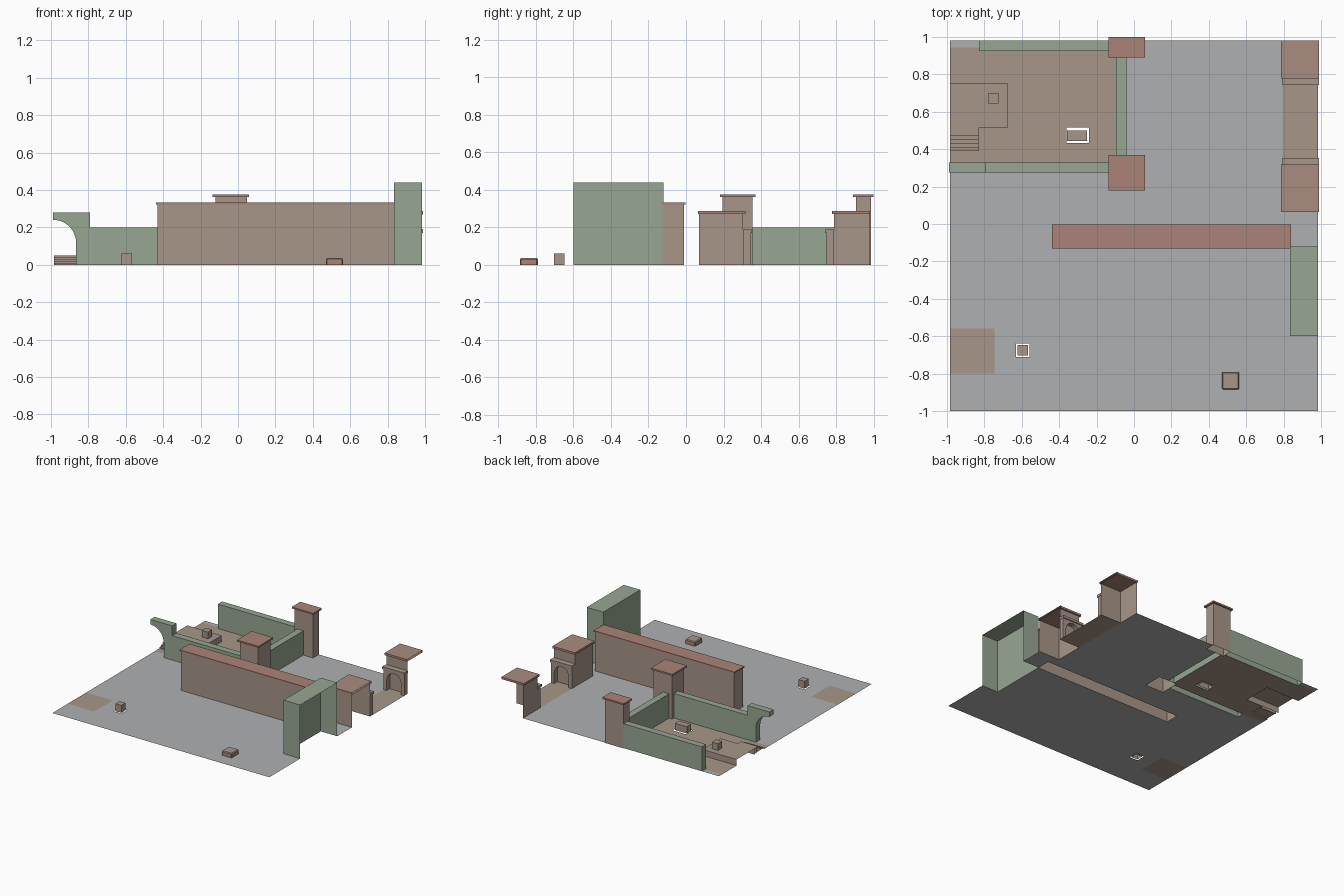
import bpy, bmesh, math
from mathutils import Vector

cube = bpy.data.objects.get("Cube")
if cube:
    bpy.data.objects.remove(cube, do_unlink=True)


def material(name, rgb):
    m = bpy.data.materials.new(name)
    m.use_nodes = True
    m.diffuse_color = (*rgb, 1)
    m.node_tree.nodes["Principled BSDF"].inputs["Base Color"].default_value = (*rgb, 1)
    return m


GREY = material("paving_grey", (0.43, 0.434, 0.445))
TAN = material("sandy_tan", (0.39, 0.305, 0.25))
RED = material("brick_red", (0.41, 0.23, 0.185))
DUSTY = material("dusty_brick", (0.40, 0.265, 0.215))
GREEN = material("sage_green", (0.31, 0.39, 0.29))

AXES = {"x": (1, 0, 0), "y": (0, 1, 0), "z": (0, 0, 1)}


def finish(name, bm, *mats):
    mesh = bpy.data.meshes.new(name)
    bm.to_mesh(mesh)
    bm.free()
    for m in mats:
        mesh.materials.append(m)
    ob = bpy.data.objects.new(name, mesh)
    bpy.context.collection.objects.link(ob)
    return ob


def box(name, rect, z0, z1, mat, open_sides=("-z",), top=None):
    """Box over rect (x0, x1, y0, y1), with the named sides left open."""
    x0, x1, y0, y1 = rect
    bm = bmesh.new()
    bmesh.ops.create_cube(bm, size=1)
    for v in bm.verts:
        v.co = Vector(((x0 + x1) / 2 + v.co.x * (x1 - x0),
                       (y0 + y1) / 2 + v.co.y * (y1 - y0),
                       (z0 + z1) / 2 + v.co.z * (z1 - z0)))
    bm.normal_update()
    dirs = [Vector(AXES[s[1]]) * (-1 if s[0] == "-" else 1) for s in open_sides]
    gone = [f for f in bm.faces if any(f.normal.dot(d) > 0.9 for d in dirs)]
    bmesh.ops.delete(bm, geom=gone, context="FACES")
    if top:
        for f in bm.faces:
            f.material_index = int(f.normal.z > 0.9)
    return finish(name, bm, mat, *([top] if top else []))


def prism(name, outline, y0, y1, mat):
    """Extrude an (x, z) outline from y0 to y1."""
    bm = bmesh.new()
    face = bm.faces.new([bm.verts.new((x, y0, z)) for x, z in outline])
    ext = bmesh.ops.extrude_face_region(bm, geom=[face])
    for v in ext["geom"]:
        if isinstance(v, bmesh.types.BMVert):
            v.co.y = y1
    bmesh.ops.recalc_face_normals(bm, faces=bm.faces)
    return finish(name, bm, mat)


def arc(cx, cz, r, a0, a1, n=10):
    angles = [math.radians(a0 + (a1 - a0) * i / n) for i in range(n + 1)]
    return [(cx + r * math.cos(a), cz + r * math.sin(a)) for a in angles]


def inside(x, y, r):
    return r[0] < x < r[1] and r[2] < y < r[3]


E = 0.985  # edge of the plot

# Footprints of everything that is hollow underneath
LONG_WALL = (-0.43, 0.835, -0.125, -0.01)
BLOCK = (0.835, E, -0.60, -0.12)
SOUTH_TOWER = (0.795, E, 0.07, 0.305)
NORTH_TOWER = (0.795, E, 0.79, 0.98)
PILLARS = {"middle": (-0.12, 0.047, 0.195, 0.355), "back": (-0.12, 0.047, 0.905, 0.985)}
GARDEN_WALLS = {
    "garden_back_wall": (-0.83, -0.12, 0.925, 0.98),
    "garden_side_wall": (-0.095, -0.04, 0.355, 0.905),
    "garden_front_wall": (-0.79, -0.12, 0.275, 0.33),
}
TERRACE = (-E, -0.675, 0.515, 0.75)
LANDING = (-E, -0.83, 0.49, 0.515)
STAIRS = (-E, -0.83, 0.39, 0.49)
GAPS = [(-0.632, -0.558, -0.712, -0.638), (-0.36, -0.24, 0.432, 0.515)]

# Ground sheet, split along the footprints, coloured by area
holes = [LONG_WALL, BLOCK, SOUTH_TOWER, NORTH_TOWER, TERRACE, LANDING, STAIRS,
         *PILLARS.values(), *GARDEN_WALLS.values(), *GAPS]
plot = (-E, E, -1.0, 0.98)
tan_areas = [(-E, -0.09, 0.33, 0.945), (0.795, E, 0.305, 0.79), (-E, -0.745, -0.80, -0.56)]
rects = [plot] + holes + tan_areas
xs = sorted({c for r in rects for c in r[:2] if abs(c) <= E})
ys = sorted({c for r in rects for c in r[2:] if -1 <= c <= 0.98})
bm = bmesh.new()
grid = {(x, y): bm.verts.new((x, y, 0)) for x in xs for y in ys}
for xa, xb in zip(xs, xs[1:]):
    for ya, yb in zip(ys, ys[1:]):
        cx, cy = (xa + xb) / 2, (ya + yb) / 2
        if any(inside(cx, cy, h) for h in holes):
            continue
        f = bm.faces.new([grid[p] for p in ((xa, ya), (xb, ya), (xb, yb), (xa, yb))])
        f.material_index = int(any(inside(cx, cy, t) for t in tan_areas))
bmesh.ops.delete(bm, geom=[v for v in bm.verts if not v.link_faces], context="VERTS")
finish("ground", bm, GREY, TAN)

# Long wall with coping
box("long_wall", LONG_WALL, 0, 0.325, TAN)
box("long_wall_coping", (-0.438, 0.84, -0.131, -0.002), 0.322, 0.333, RED, ())

# Tall block, cut open at the plot edge
box("tall_block", BLOCK, 0, 0.44, GREEN, ("-z", "+x"))

# Pillars with overhanging caps
for side, (x0, x1, y0, y1) in PILLARS.items():
    box(side + "_pillar", (x0, x1, y0, y1), 0, 0.365, TAN)
    box(side + "_pillar_cap", (x0 - 0.015, x1 + 0.013, y0 - 0.015, y1 + 0.015),
        0.363, 0.376, RED, ())

# Garden walls
for name, rect in GARDEN_WALLS.items():
    box(name, rect, 0, 0.2, GREEN)

# Broken arch at the end of the front garden wall
outline = [(-0.79, 0), (-0.79, 0.28), (-1.0 + 0.012, 0.28)]
outline += arc(-0.988, 0.118, 0.122, 90, 0) + [(-0.866, 0)]
prism("garden_arch", outline, 0.275, 0.33, GREEN)

# Terrace and steps
box("terrace", TERRACE, 0, 0.05, TAN, ("-z", "-x"))
box("landing", LANDING, 0, 0.05, TAN, ("-z", "-x", "+y"))
for i in range(5):
    y = 0.39 + 0.02 * i
    box(f"step_{i + 1}", (-E, -0.83, y, 0.49), 0.01 * i, 0.01 * (i + 1), TAN, ("-z", "-x"))

# Small blocks
box("front_post", (-0.622, -0.567, -0.703, -0.648), 0, 0.06, TAN)
box("garden_bench", (-0.357, -0.25, 0.445, 0.5), 0, 0.055, TAN)
box("terrace_block", (-0.78, -0.725, 0.645, 0.70), 0.05, 0.105, TAN)
low = box("low_block", (0.47, 0.562, -0.885, -0.79), 0, 0.036, RED, ("-z",), TAN)
bev = low.modifiers.new("soft_edge", "BEVEL")
bev.width, bev.segments = 0.006, 1


# Gate towers, each with an arched portal towards the passage
def gate_tower(side, rect, cap, portal_y, ledge_y, open_sides):
    box(side + "_tower", rect, 0, 0.275, TAN, open_sides)
    box(side + "_tower_cap", cap, 0.27, 0.287, RED, ("+x",), DUSTY)
    portal = [(0.955, 0), (E, 0), (E, 0.17), (0.795, 0.17), (0.795, 0), (0.825, 0)]
    portal += arc(0.89, 0.09, 0.065, 180, 0)
    prism(side + "_portal", portal, *portal_y, TAN)
    box(side + "_portal_ledge", (0.79, 0.988, *ledge_y), 0.17, 0.19, TAN, ())


gate_tower("south", SOUTH_TOWER, (0.785, 0.99, 0.063, 0.318),
           (0.305, 0.345), (0.305, 0.353), ("-z", "+x"))
gate_tower("north", NORTH_TOWER, (0.785, 0.99, 0.778, 0.98),
           (0.75, 0.79), (0.742, 0.79), ("-z", "+x", "+y"))
